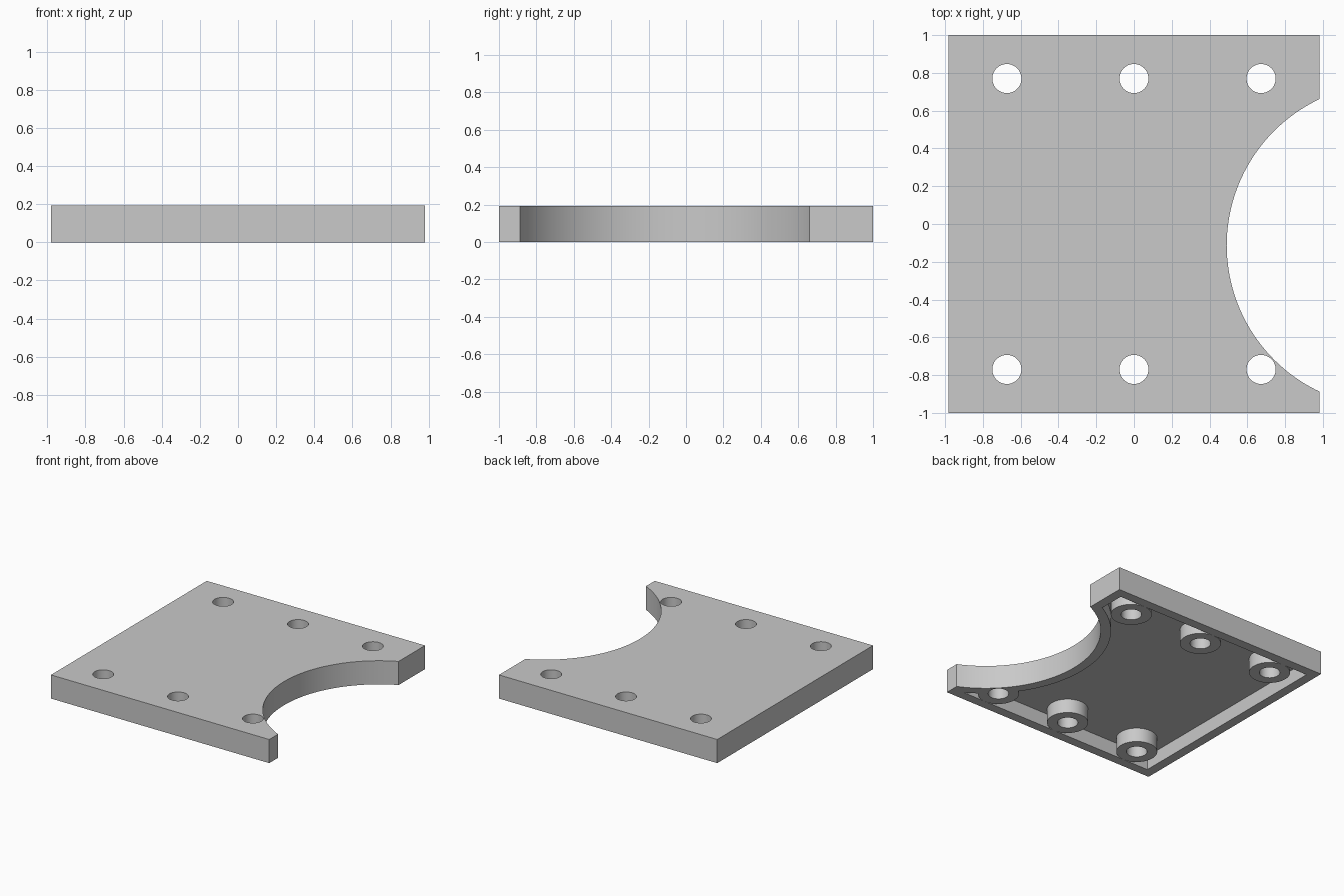
import bpy

cube = bpy.data.objects.get("Cube")
if cube:
    bpy.data.objects.remove(cube, do_unlink=True)

HALF_X, HALF_Y, HEIGHT = 0.981, 1.0, 0.192
WALL, SKIN = 0.077, 0.077
NOTCH = (1.347, -0.113)
NOTCH_R = 0.856
HOLE_R, BOSS_R = 0.077, 0.153
SPOTS = [(x, y) for x in (-0.673, 0, 0.673) for y in (-0.77, 0.77)]


def block(name, half_x, half_y, z0, z1):
    bpy.ops.mesh.primitive_cube_add(size=2, location=(0, 0, (z0 + z1) / 2))
    obj = bpy.context.object
    obj.name = name
    obj.scale = (half_x, half_y, (z1 - z0) / 2)
    bpy.ops.object.transform_apply(location=True, rotation=False, scale=True)
    return obj


def rod(name, spot, radius, sides):
    bpy.ops.mesh.primitive_cylinder_add(vertices=sides, radius=radius, depth=1,
                                        location=(*spot, 0.1))
    obj = bpy.context.object
    obj.name = name
    bpy.ops.object.transform_apply(location=True, rotation=False, scale=False)
    return obj


def cut(target, cutter):
    """Subtract the cutter, then discard it."""
    cutter.hide_render = True
    mod = target.modifiers.new("cut", 'BOOLEAN')
    mod.operation = 'DIFFERENCE'
    mod.solver = 'EXACT'
    mod.object = cutter
    bpy.context.view_layer.objects.active = target
    bpy.ops.object.modifier_apply(modifier=mod.name)
    bpy.data.objects.remove(cutter, do_unlink=True)


# Underside pocket, leaving the rim, the curved wall and the bosses standing
pocket = block("pocket_cutter", HALF_X - WALL, HALF_Y - WALL, -0.1, HEIGHT - SKIN)
cut(pocket, rod("curved_wall", NOTCH, NOTCH_R + WALL, 160))
for spot in SPOTS:
    cut(pocket, rod("boss", spot, BOSS_R, 48))

# Plate with the round side notch, hollow underside and screw holes
plate = block("mounting_plate", HALF_X, HALF_Y, 0, HEIGHT)
cut(plate, pocket)
cut(plate, rod("notch_cutter", NOTCH, NOTCH_R, 160))
for spot in SPOTS:
    cut(plate, rod("hole_cutter", spot, HOLE_R, 48))

# Plain grey finish
grey = bpy.data.materials.new("plain_grey")
grey.use_nodes = True
colour = (0.585, 0.585, 0.585, 1)
grey.diffuse_color = colour
grey.node_tree.nodes["Principled BSDF"].inputs["Base Color"].default_value = colour
plate.data.materials.clear()
plate.data.materials.append(grey)

bpy.ops.object.select_all(action='DESELECT')
plate.select_set(True)
bpy.context.view_layer.objects.active = plate
bpy.ops.object.shade_smooth_by_angle(angle=0.5)
